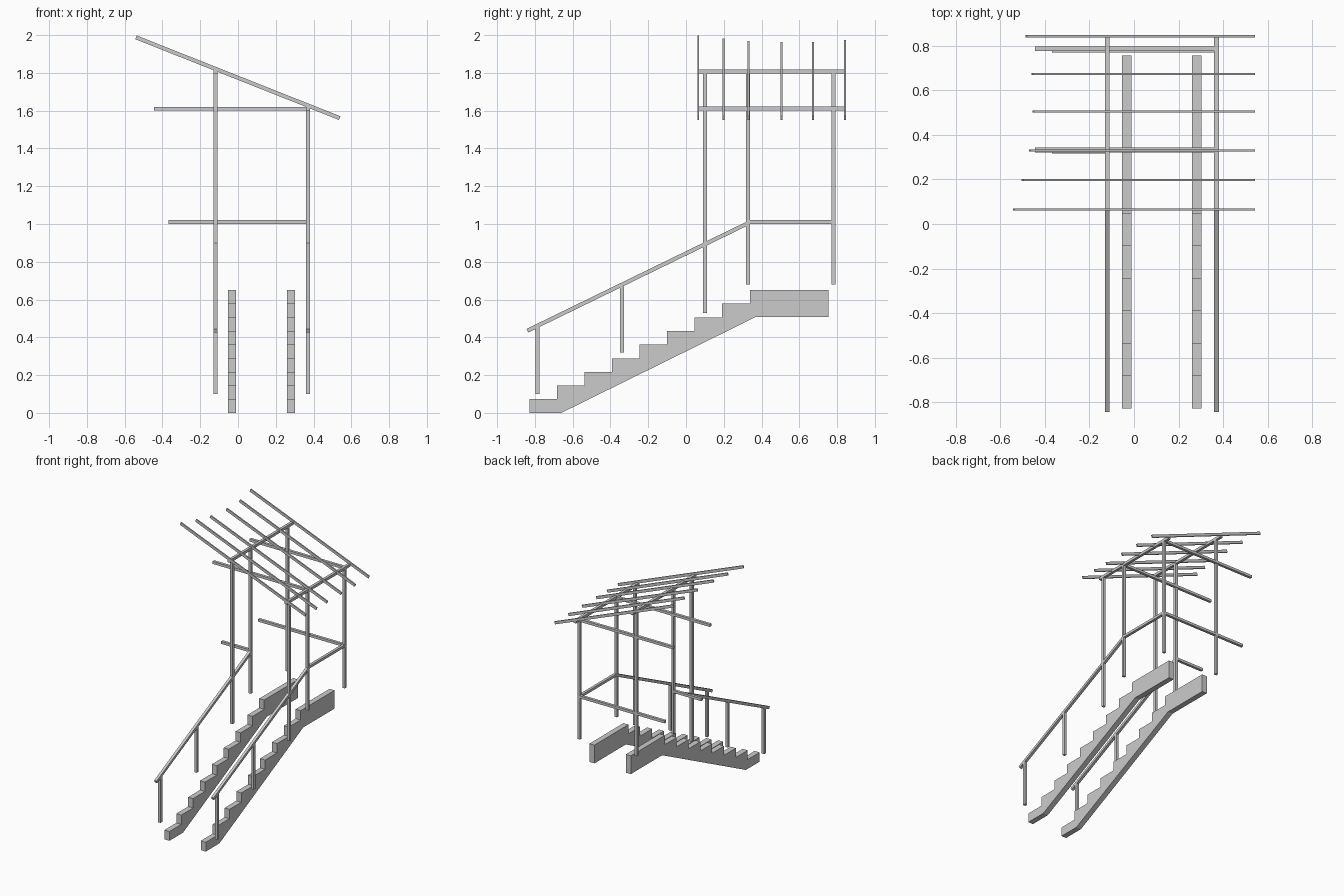
import bpy, bmesh
from mathutils import Vector

if "Cube" in bpy.data.objects:
    bpy.data.objects.remove(bpy.data.objects["Cube"])

T = 0.021            # timber thickness
XL, XR = -0.12, 0.37  # left and right post lines


def mesh_object(name, bm):
    bmesh.ops.recalc_face_normals(bm, faces=bm.faces)
    me = bpy.data.meshes.new(name)
    bm.to_mesh(me)
    bm.free()
    ob = bpy.data.objects.new(name, me)
    bpy.context.collection.objects.link(ob)
    return ob


def box(name, lo, hi):
    lo, hi = Vector(lo), Vector(hi)
    bm = bmesh.new()
    bmesh.ops.create_cube(bm, size=1)
    for v in bm.verts:
        v.co = (lo + hi) / 2 + v.co * (hi - lo)
    return mesh_object(name, bm)


def prism(name, outline, axis, centre, width):
    """Extrude a closed 2D outline along x (y,z points) or y (x,z points)."""
    bm = bmesh.new()
    a = centre - width / 2
    if axis == 'x':
        pts, move = [(a, u, v) for u, v in outline], (width, 0, 0)
    else:
        pts, move = [(u, a, v) for u, v in outline], (0, width, 0)
    face = bm.faces.new([bm.verts.new(p) for p in pts])
    ext = bmesh.ops.extrude_face_region(bm, geom=[face])
    bmesh.ops.translate(bm, vec=move,
                        verts=[g for g in ext['geom'] if isinstance(g, bmesh.types.BMVert)])
    return mesh_object(name, bm)


def bar(name, p, q, axis, centre, width):
    """Square-ended sloping timber between two profile points."""
    p, q = Vector(p), Vector(q)
    d = (q - p).normalized()
    n = Vector((-d.y, d.x)) * T / 2
    return prism(name, [p - n, q - n, q + n, p + n], axis, centre, width)


# Stair stringers: nine sawtooth steps running into a level landing
run, rise, y0 = 0.1457, 0.0723, -0.828
outline = []
for i in range(9):
    outline += [(y0 + i * run, i * rise), (y0 + i * run, (i + 1) * rise)]
outline += [(0.755, 0.65), (0.755, 0.508), (0.37, 0.508), (-0.66, 0)]
for side, x in (("left", -0.032), ("right", 0.281)):
    prism("stringer_" + side, outline, 'x', x, 0.043)

h = T / 2
for side, x, top in (("left", XL, 1.80), ("right", XR, 1.605)):
    # Posts: two short rail posts, three tall roof posts
    for i, (y, z0, z1) in enumerate([(-0.785, 0.1, 0.455), (-0.34, 0.32, 0.67),
                                     (0.10, 0.53, top), (0.327, 0.68, top), (0.78, 0.68, top)]):
        box(f"post_{side}_{i}", (x - h, y - h, z0), (x + h, y + h, z1))
    # Sloping handrail
    bar("handrail_" + side, (-0.84, 0.435), (0.33, 1.005), 'x', x, T)
    # Roof beam along the post tops
    box("roof_beam_" + side, (x - h, 0.06, top - 0.003), (x + h, 0.84, top + 0.018))

# Level landing rails turning off to the left
box("landing_rail_right", (XR - h, 0.32, 1.0), (XR + h, 0.79, 1.02))
box("landing_rail_back", (-0.367, 0.78 - h, 1.0), (XR, 0.78 + h, 1.02))
box("landing_rail_front", (-0.367, 0.327 - h, 1.0), (XL, 0.327 + h, 1.02))

# Cross ties under the roof
for name, y in (("front", 0.332), ("back", 0.787)):
    box("cross_tie_" + name, (-0.445, y - h, 1.60), (XR, y + h, 1.62))

# Rafters with a curved line of eave ends
slope = (1.56 - 1.988) / 1.08
for i, (y, x0) in enumerate([(0.065, -0.54), (0.198, -0.50), (0.33, -0.468),
                             (0.505, -0.452), (0.673, -0.456), (0.842, -0.483)]):
    z = lambda x: 1.988 + slope * (x + 0.54)
    bar(f"rafter_{i}", (x0, z(x0)), (0.538, z(0.538)), 'y', y, 0.01)
